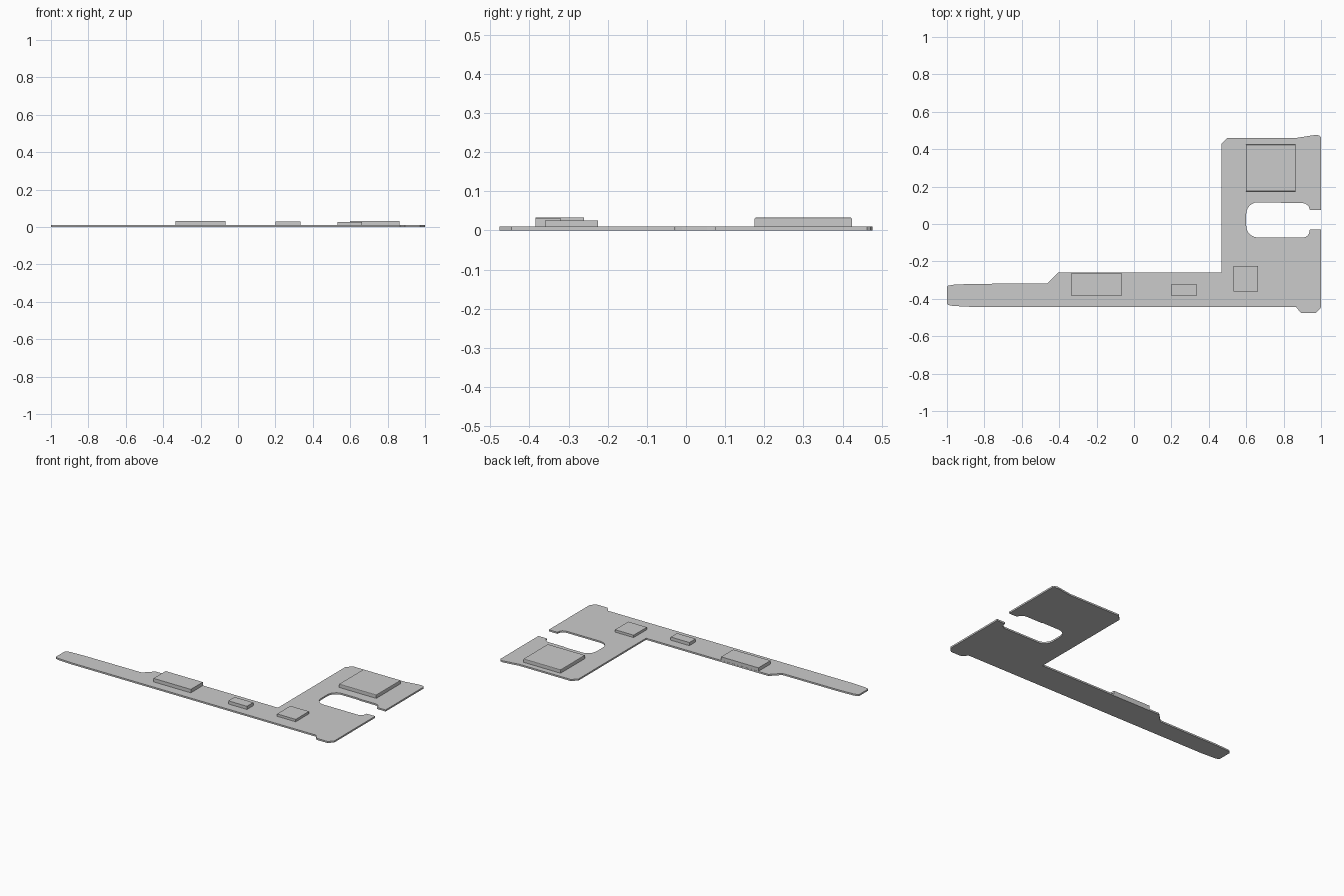
import bpy, bmesh, math

if "Cube" in bpy.data.objects:
    bpy.data.objects.remove(bpy.data.objects["Cube"])

BOARD_T = 0.0105


def arc(cx, cy, r, a0, a1, n=6):
    """Points on an arc, angles in degrees."""
    return [(cx + r * math.cos(math.radians(a0 + (a1 - a0) * i / n)),
             cy + r * math.sin(math.radians(a0 + (a1 - a0) * i / n))) for i in range(n + 1)]


def finish(bm, name):
    bmesh.ops.recalc_face_normals(bm, faces=bm.faces)
    me = bpy.data.meshes.new(name)
    bm.to_mesh(me)
    bm.free()
    ob = bpy.data.objects.new(name, me)
    bpy.context.collection.objects.link(ob)
    return ob


def plate(name, pts, z0, z1, bevel=0.0):
    """Extrude a flat outline, optionally rounding its top rim."""
    bm = bmesh.new()
    face = bm.faces.new([bm.verts.new((x, y, z0)) for x, y in pts])
    ext = bmesh.ops.extrude_face_region(bm, geom=[face])
    top = [v for v in ext["geom"] if isinstance(v, bmesh.types.BMVert)]
    bmesh.ops.translate(bm, verts=top, vec=(0, 0, z1 - z0))
    if bevel:
        rim = [e for e in bm.edges if all(v.co.z > z1 - 1e-5 for v in e.verts)]
        bmesh.ops.bevel(bm, geom=rim, offset=bevel, segments=2, profile=0.5, affect='EDGES')
    return finish(bm, name)


def chip(name, x0, x1, y0, y1, top, bevel=0.0):
    plate(name, [(x0, y0), (x1, y0), (x1, y1), (x0, y1)], BOARD_T, top, bevel)


# Circuit board: long arm, wide block and keyhole slot opening to the right
outline = [(-1, -0.427), (-0.993, -0.433), (-0.97, -0.438), (-0.87, -0.443),
           (0.866, -0.443), (0.893, -0.476), (0.973, -0.476), (1, -0.446),
           (1, -0.03), (0.94, -0.03)]
outline += arc(0.905, -0.039, 0.033, 0, -90, 4)      # slot, lower right
outline += arc(0.662, -0.01, 0.062, 270, 180)        # slot, lower left
outline += arc(0.662, 0.054, 0.062, 180, 90)         # slot, upper left
outline += [(0.78, 0.116), (0.79, 0.112)]
outline += arc(0.90, 0.072, 0.04, 90, 10, 4)         # slot, upper right
outline += [(0.94, 0.076), (1, 0.076), (1, 0.462), (0.992, 0.472), (0.975, 0.477),
            (0.866, 0.46), (0.50, 0.46), (0.467, 0.427), (0.467, -0.26),
            (-0.406, -0.26), (-0.465, -0.318), (-0.87, -0.32),
            (-0.97, -0.325), (-0.993, -0.33), (-1, -0.337)]
plate("circuit_board", outline, 0.0, BOARD_T)

# Components standing on the board
chip("large_chip", 0.598, 0.864, 0.175, 0.424, 0.033, 0.004)
chip("long_chip", -0.334, -0.068, -0.384, -0.261, 0.033)
chip("small_chip", 0.20, 0.333, -0.384, -0.32, 0.031)
chip("square_chip", 0.531, 0.664, -0.36, -0.225, 0.026)
